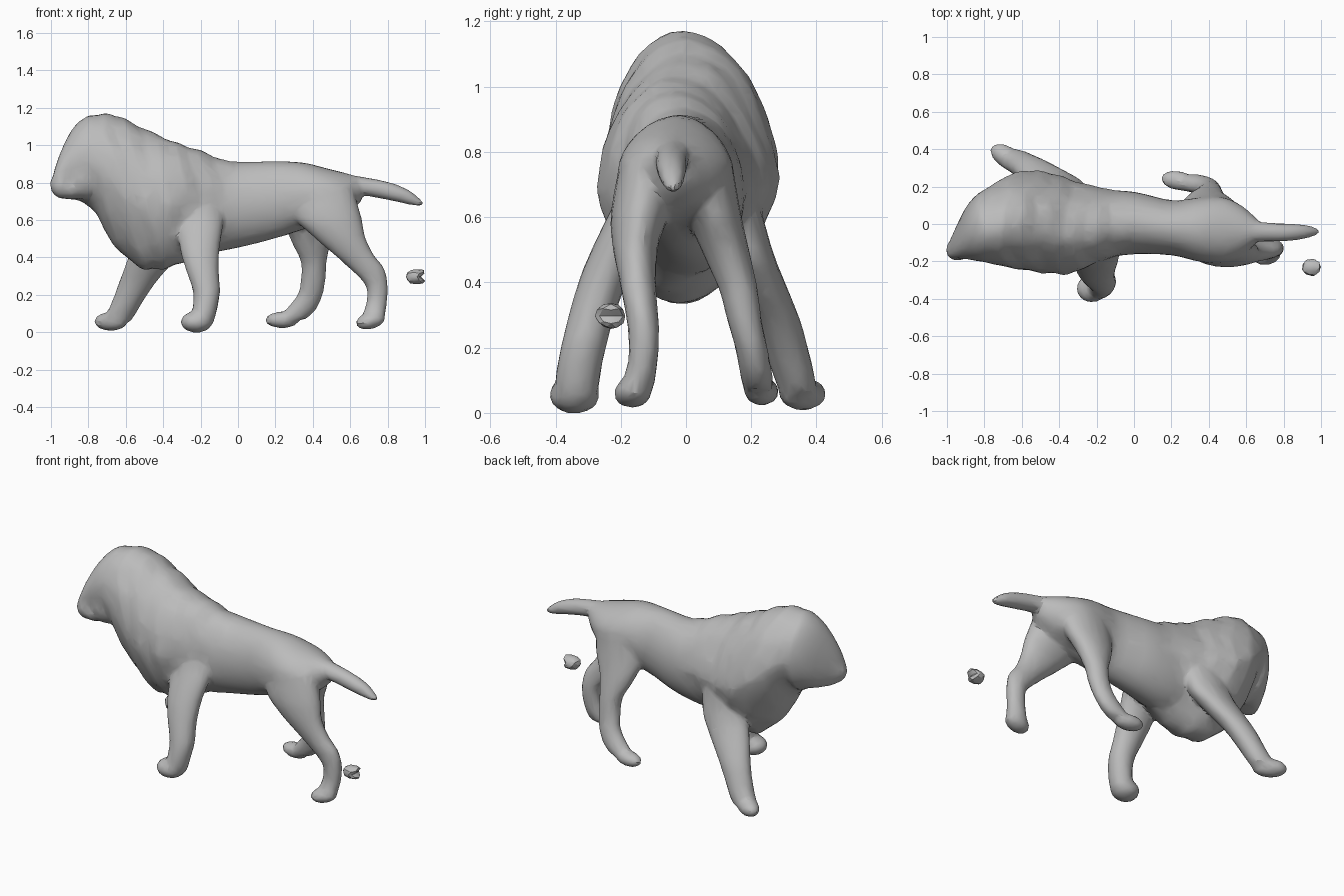
import bpy, bmesh, math, random
from mathutils import Vector, Matrix, noise

if "Cube" in bpy.data.objects:
    bpy.data.objects.remove(bpy.data.objects["Cube"])

random.seed(4)
coat = bpy.data.materials.new("grey_coat")
coat.diffuse_color = (0.5, 0.5, 0.5, 1)
coat.use_nodes = True
coat.node_tree.nodes["Principled BSDF"].inputs["Base Color"].default_value = coat.diffuse_color


def spline(rows, steps=4):
    """Smooth Catmull-Rom resampling of a list of equal-length tuples."""
    out = []
    for i in range(len(rows) - 1):
        p0, p1 = rows[max(i - 1, 0)], rows[i]
        p2, p3 = rows[i + 1], rows[min(i + 2, len(rows) - 1)]
        for s in range(steps):
            t = s / steps
            out.append([0.5 * (2 * b + (c - a) * t + (2 * a - 5 * b + 4 * c - d) * t * t
                               + (3 * b - a - 3 * c + d) * t ** 3)
                        for a, b, c, d in zip(p0, p1, p2, p3)])
    return out + [list(rows[-1])]


def loft(bm, rings):
    """Skin closed rings of points and cap both ends."""
    vs = [[bm.verts.new(p) for p in r] for r in rings]
    n = len(vs[0])
    for a, b in zip(vs, vs[1:]):
        for i in range(n):
            bm.faces.new((a[i], a[(i + 1) % n], b[(i + 1) % n], b[i]))
    bm.faces.new(vs[0][::-1])
    bm.faces.new(vs[-1])


def trunk(bm, rows, mane=False, n=36):
    """Rows along x: (x, centre y, half width, top z, bottom z)."""
    rings = []
    for x, y, w, zt, zb in spline(rows):
        ring = []
        for i in range(n):
            a = 2 * math.pi * i / n
            c, s = math.cos(a), math.sin(a)
            mid, half, k, dy = (zt + zb) / 2, (zt - zb) / 2, 1.0, 0.0
            if mane and x > -0.82:
                # narrow crown and chest, irregular ridges
                c *= 1 - 0.10 * max(s, 0) - 0.22 * max(-s, 0)
                dy = -0.02 * abs(s)
                p = Vector((x, c * w, mid + s * half))
                wave = 54 * (x + 0.22 * (p.z - 1)) + 2.5 * noise.noise(p * 4)
                k += 0.015 * math.sin(wave) + 0.03 * noise.noise(p * 11)
            ring.append((x, y + dy + c * w * k, mid + s * k * half))
        rings.append(ring)
    loft(bm, rings)


def leg(bm, rows, n=20):
    """Rows going down: (z, centre x, radius x, centre y, radius y)."""
    loft(bm, [[(x + rx * math.cos(2 * math.pi * i / n),
                y + ry * math.sin(2 * math.pi * i / n), z) for i in range(n)]
              for z, x, rx, y, ry in spline(rows)])


def blob(bm, centre, radii, yaw=0.0, pitch=0.0):
    m = (Matrix.Translation(centre) @ Matrix.Rotation(math.radians(yaw), 4, 'Z')
         @ Matrix.Rotation(math.radians(pitch), 4, 'Y') @ Matrix.Diagonal((*radii, 1)))
    bmesh.ops.create_icosphere(bm, subdivisions=3, radius=1, matrix=m)


def finish(bm, name, ratio=None, angle=24):
    """Fuse the shapes of one part, lower the face count and shade."""
    bmesh.ops.recalc_face_normals(bm, faces=bm.faces)
    me = bpy.data.meshes.new(name)
    bm.to_mesh(me)
    bm.free()
    me.materials.append(coat)
    ob = bpy.data.objects.new(name, me)
    bpy.context.collection.objects.link(ob)
    bpy.ops.object.select_all(action='DESELECT')
    ob.select_set(True)
    bpy.context.view_layer.objects.active = ob
    if ratio:
        r = ob.modifiers.new("fuse", 'REMESH')
        r.mode, r.voxel_size = 'VOXEL', 0.012
        s = ob.modifiers.new("soften", 'SMOOTH')
        s.factor, s.iterations = 0.5, 8
        d = ob.modifiers.new("reduce", 'DECIMATE')
        d.ratio = ratio
        for m in ("fuse", "soften", "reduce"):
            bpy.ops.object.modifier_apply(modifier=m)
    bpy.ops.object.shade_smooth_by_angle(angle=math.radians(angle))


# Lion: torso, tail, legs, mane and head fused into one skin
bm = bmesh.new()
trunk(bm, [(-.42, 0, .16, .94, .44), (-.2, 0, .18, .93, .42), (0, .005, .167, .912, .452),
           (.2, -.02, .147, .914, .502), (.35, -.03, .172, .907, .55),
           (.48, -.033, .175, .875, .59), (.58, -.035, .13, .85, .63),
           (.66, -.035, .06, .825, .70)])
# tail
trunk(bm, [(.55, -.03, .07, .85, .72), (.65, -.04, .055, .834, .733), (.8, -.045, .048, .805, .708),
           (.9, -.042, .04, .768, .686), (.96, -.04, .026, .726, .674),
           (.995, -.04, .01, .695, .674)])
# near front leg
leg(bm, [(.76, -.2, .08, -.10, .06), (.6, -.2, .12, -.165, .077), (.45, -.205, .107, -.235, .077),
         (.33, -.19, .088, -.28, .072), (.22, -.168, .073, -.31, .07),
         (.12, -.178, .066, -.33, .069), (.05, -.195, .066, -.335, .066)])
blob(bm, (-.222, -.342, .055), (.086, .078, .058), 15)
# far front leg
leg(bm, [(.7, -.35, .12, .14, .07), (.5, -.4, .147, .185, .08), (.4, -.455, .133, .225, .079),
         (.28, -.53, .102, .28, .072), (.18, -.583, .085, .312, .067), (.11, -.62, .08, .332, .064),
         (.06, -.65, .08, .345, .056)])
blob(bm, (-.68, .358, .058), (.10, .058, .051), -33)
# near hind leg
leg(bm, [(.78, .45, .16, -.12, .08), (.62, .48, .18, -.14, .09), (.52, .535, .143, -.155, .072),
         (.42, .615, .108, -.15, .058), (.34, .69, .093, -.14, .052), (.25, .742, .06, -.13, .048),
         (.16, .742, .056, -.132, .046), (.08, .722, .062, -.15, .053)])
blob(bm, (.708, -.163, .062), (.082, .058, .045), 10, -14)
# far hind leg
leg(bm, [(.78, .42, .15, .05, .09), (.62, .4, .155, .082, .085), (.5, .39, .112, .12, .074),
         (.38, .405, .07, .16, .06), (.28, .402, .066, .18, .053), (.2, .385, .068, .2, .05),
         (.12, .335, .082, .215, .05), (.07, .28, .085, .222, .046)])
blob(bm, (.235, .232, .066), (.094, .052, .044), -10)
# mane, running forward into the turned head
trunk(bm, [(-.985, -.135, .045, .86, .74), (-.95, -.10, .088, .96, .715), (-.9, -.05, .138, 1.065, .71),
           (-.84, -.02, .178, 1.135, .70), (-.76, .0, .21, 1.165, .635), (-.70, .01, .24, 1.165, .525),
           (-.62, .02, .262, 1.147, .42), (-.52, .015, .272, 1.10, .345), (-.40, -.005, .265, 1.043, .335),
           (-.30, -.015, .238, 1.003, .37), (-.18, .0, .2, .965, .42), (-.09, .0, .172, .925, .44),
           (-.03, .0, .15, .905, .47)], mane=True)
blob(bm, (-.942, -.135, .785), (.064, .06, .072), 25, -20)       # muzzle
blob(bm, (-.895, -.115, .765), (.085, .072, .055), 25)           # jaw
blob(bm, (-.82, -.11, .83), (.11, .085, .12), 15)                # near cheek
finish(bm, "lion_body", 0.09)

# Loose forked tail tuft behind the lion
bm = bmesh.new()
bmesh.ops.create_icosphere(bm, subdivisions=2, radius=1)
for v in bm.verts:
    c = v.co
    if c.x > 0:                                                  # fork on the rear side
        c.x *= 0.35 + 0.9 * abs(c.z)
    c *= random.uniform(.9, 1.05)
    v.co = Vector((.953 + c.x * .058, -.23 + c.y * .048, .297 + c.z * .042))
top = max(v.co.x for v in bm.verts)
for v in bm.verts:
    v.co.x += 1.0 - top if v.co.x > .953 else 0
finish(bm, "tail_tuft")
